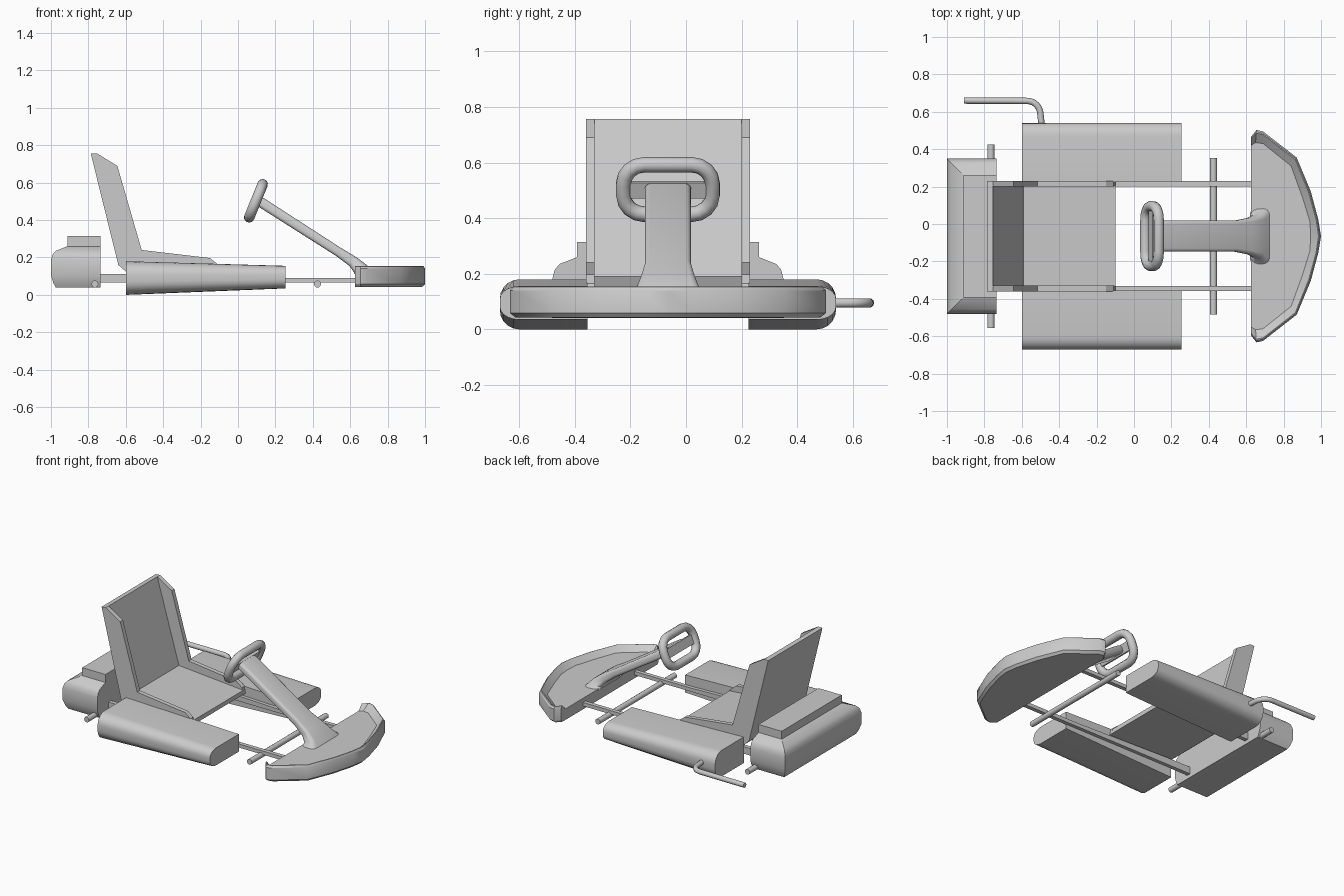
import bpy, bmesh, math
from mathutils import Vector

if "Cube" in bpy.data.objects:
    bpy.data.objects.remove(bpy.data.objects["Cube"])

CY = -0.065  # centre line of the kart body


def smooth(ob, angle):
    bpy.ops.object.select_all(action='DESELECT')
    ob.select_set(True)
    bpy.context.view_layer.objects.active = ob
    bpy.ops.object.shade_smooth_by_angle(angle=math.radians(angle))


def loft(name, rings, angle=30, closed=True):
    """Skin equal-sized rings; an open loft gets one flat face over its open side."""
    bm = bmesh.new()
    rows = [[bm.verts.new(p) for p in r] for r in rings]
    n = len(rows[0])
    for a, b in zip(rows, rows[1:]):
        for i in range(n if closed else n - 1):
            j = (i + 1) % n
            bm.faces.new((a[i], a[j], b[j], b[i]))
    bm.faces.new(rows[0])
    bm.faces.new(rows[-1])
    if not closed:
        bm.faces.new([r[0] for r in rows] + [r[-1] for r in reversed(rows)])
    bmesh.ops.recalc_face_normals(bm, faces=bm.faces[:])
    me = bpy.data.meshes.new(name)
    bm.to_mesh(me)
    bm.free()
    ob = bpy.data.objects.new(name, me)
    bpy.context.collection.objects.link(ob)
    smooth(ob, angle)


def prism_y(name, profile, y0, y1):
    loft(name, [[(x, y, z) for x, z in profile] for y in (y0, y1)])


def tube(name, pts, r, cyclic=False):
    cu = bpy.data.curves.new(name, 'CURVE')
    cu.dimensions = '3D'
    cu.bevel_depth, cu.bevel_resolution, cu.use_fill_caps = r, 3, True
    sp = cu.splines.new('POLY')
    sp.points.add(len(pts) - 1)
    for p, co in zip(sp.points, pts):
        p.co = (*co, 1)
    sp.use_cyclic_u = cyclic
    ob = bpy.data.objects.new(name, cu)
    bpy.context.collection.objects.link(ob)
    bpy.ops.object.select_all(action='DESELECT')
    ob.select_set(True)
    bpy.context.view_layer.objects.active = ob
    bpy.ops.object.convert(target='MESH')
    smooth(bpy.context.view_layer.objects.active, 50)


def round_rect(hw, hh, r, n=4):
    pts = []
    for k, (sx, sy) in enumerate(((1, 1), (-1, 1), (-1, -1), (1, -1))):
        for i in range(n + 1):
            a = math.pi / 2 * (k + i / n)
            pts.append((sx * (hw - r) + r * math.cos(a), sy * (hh - r) + r * math.sin(a)))
    return pts


# Seat: L-shaped shell with a raised wing on each side
back = [(-0.10, 0.12), (-0.60, 0.125), (-0.64, 0.16), (-0.787, 0.755), (-0.755, 0.757)]
prism_y("seat_shell", back + [(-0.59, 0.19), (-0.10, 0.15)], CY - 0.27, CY + 0.27)
wing = back + [(-0.645, 0.69), (-0.515, 0.24), (-0.15, 0.197), (-0.11, 0.165)]
for side, s in (("left", 1), ("right", -1)):
    prism_y("seat_wing_" + side, wing, CY + s * 0.265, CY + s * 0.295)

# Side pods: rounded outer edge, tapering towards the front
arc = [math.pi / 2 * i / 5 for i in range(6)]
pod = [(0.29, -0.09), (0.29, 0.09)]
pod += [(0.535 + 0.07 * math.sin(a), 0.02 + 0.07 * math.cos(a)) for a in arc]
pod += [(0.535 + 0.07 * math.cos(a), -0.02 - 0.07 * math.sin(a)) for a in arc]
for side, s in (("left", 1), ("right", -1)):
    loft("side_pod_" + side,
         [[(x, CY + s * y, zc + z * k) for y, z in pod]
          for x, zc, k in ((-0.6, 0.09, 1.0), (0.255, 0.095, 0.67))])

# Rear housing: stacked outlines (height, inset) with a stepped top
levels = [(0.04, 0.025), (0.065, 0.012), (0.105, 0), (0.185, 0), (0.215, 0.008),
          (0.235, 0.025), (0.26, 0.088), (0.315, 0.088)]
loft("rear_housing",
     [[(-0.735, CY - 0.415 + i, z), (-0.735, CY + 0.415 - i, z),
       (-1 + i, CY + 0.415 - i, z), (-1 + i, CY - 0.415 + i, z)] for z, i in levels])

# Front bumper: tray with a rim that slopes inward, open at the back
outer = [(0.625, 0.53), (0.655, 0.568), (0.69, 0.56), (0.87, 0.42), (0.945, 0.24), (0.985, 0.09)]
inner = [(0.625, 0.485), (0.65, 0.50), (0.69, 0.495), (0.84, 0.375), (0.90, 0.21), (0.94, 0.08)]


def bumper_ring(z, t):
    half = [(a + (c - a) * t, b + (d - b) * t) for (a, b), (c, d) in zip(outer, inner)]
    full = half + [(1.0 - 0.055 * t, 0.0)] + [(x, -y) for x, y in reversed(half)]
    return [(x, CY + y, z) for x, y in full]


loft("front_bumper", [bumper_ring(z, t) for z, t in
                      ((0.042, 0.3), (0.058, 0), (0.14, 0), (0.153, 0.15), (0.155, 0.25), (0.118, 1))],
     closed=False)

# Steering column: flat rounded bar that flares into a foot on the bumper
rings = []
for x, z, tilt, hw, hh in ((0.10, 0.51, 33, 0.075, 0.02), (0.115, 0.50, 33, 0.083, 0.027),
                           (0.54, 0.228, 33, 0.083, 0.025), (0.615, 0.178, 40, 0.098, 0.03),
                           (0.655, 0.14, 62, 0.115, 0.04), (0.675, 0.112, 90, 0.155, 0.055)):
    a = math.radians(tilt)
    up = Vector((math.sin(a), 0, math.cos(a)))
    rings.append([Vector((x, CY + u, z)) + up * v for u, v in round_rect(hw, hh, hh * 0.7)])
loft("steering_column", rings, 40)

# Steering wheel: rounded rectangular ring with a cross bar
up = Vector((0.376, 0, 0.927))
fwd = Vector((0.927, 0, -0.376))
mid = Vector((0.096, CY, 0.503))
tube("steering_wheel", [mid + Vector((0, u, 0)) + up * v for u, v in round_rect(0.16, 0.096, 0.075)],
     0.028, cyclic=True)
bar = [(-0.16, -0.03), (-0.16, 0.03), (0.16, 0.03), (0.16, -0.03)]
loft("wheel_cross_bar", [[mid + Vector((0, u, 0)) + up * v + fwd * d for u, v in bar]
                         for d in (-0.008, 0.012)])

# Frame rails, slightly deeper at the rear
for side, s in (("left", 1), ("right", -1)):
    loft("frame_rail_" + side,
         [[(x, CY + s * 0.28 + dy, z) for dy, z in
           ((-0.014, 0.065), (0.014, 0.065), (0.014, top), (-0.014, top))]
          for x, top in ((-0.78, 0.113), (-0.55, 0.113), (0.2, 0.09), (0.64, 0.09))])

# Axles
for name, x, h in (("rear_axle", -0.765, 0.49), ("front_axle", 0.425, 0.418)):
    tube(name, [(x, CY - h, 0.058), (x, CY + h, 0.058)], 0.019)

# Exhaust pipe with a rounded bend
bend = [(-0.57 + 0.07 * math.cos(a), 0.585 + 0.073 * math.sin(a), 0.095)
        for a in (math.pi / 2 * i / 6 for i in range(7))]
tube("exhaust_pipe", [(-0.495, 0.47, 0.095), (-0.495, 0.54, 0.095)] + bend + [(-0.91, 0.66, 0.095)], 0.017)
